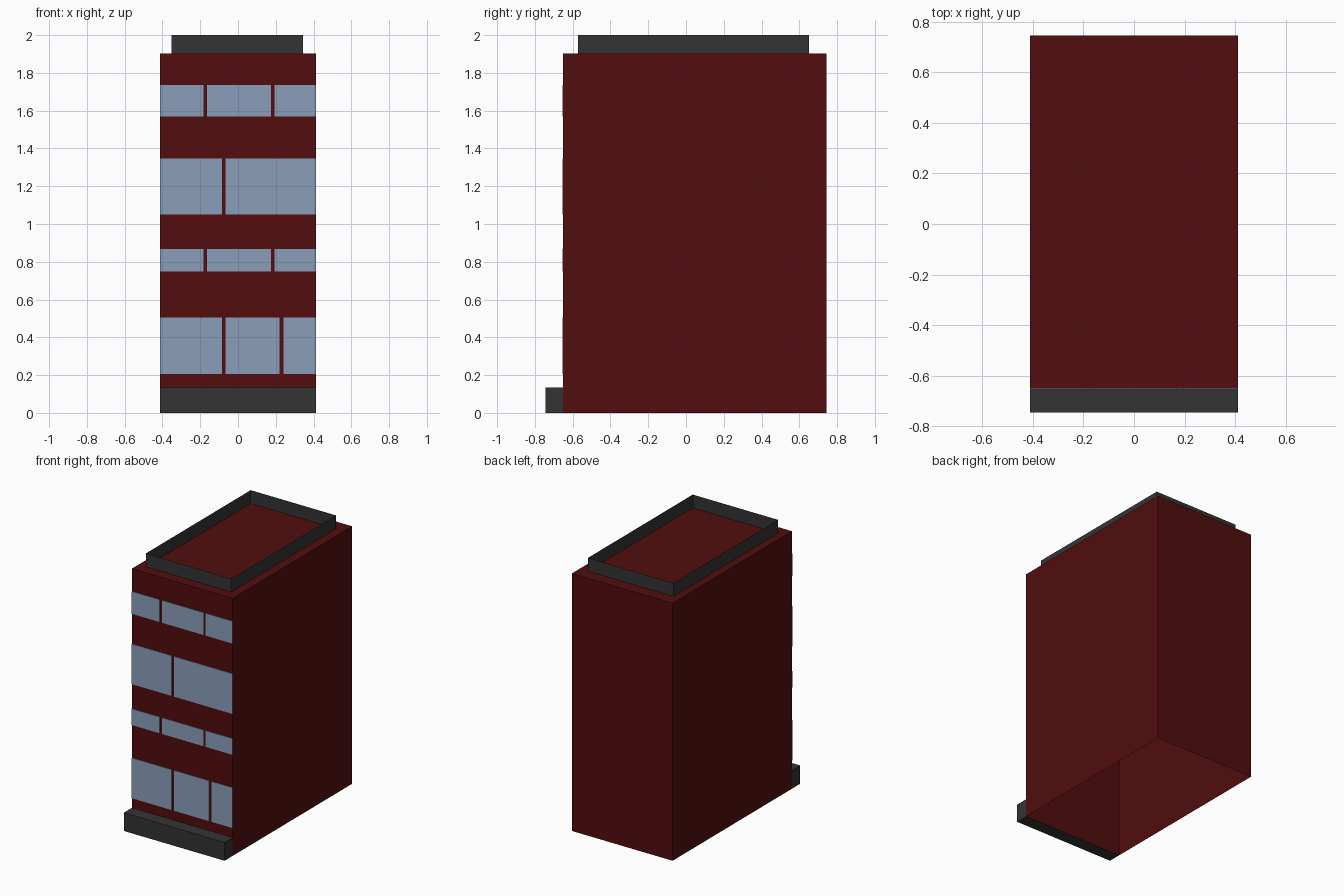
import bpy, bmesh
from mathutils import Vector

if "Cube" in bpy.data.objects:
    bpy.data.objects.remove(bpy.data.objects["Cube"])


def material(name, rgb):
    m = bpy.data.materials.new(name)
    m.diffuse_color = (*rgb, 1)
    m.use_nodes = True
    m.node_tree.nodes["Principled BSDF"].inputs["Base Color"].default_value = m.diffuse_color
    return m


RED = material("dark_red_wall", (0.084, 0.004, 0.004))
GREY = material("charcoal_trim", (0.034, 0.034, 0.034))
GLASS = material("blue_grey_glass", (0.254, 0.347, 0.491))


def box(name, lo, hi, mat, open_sides=()):
    """Box between two corners, leaving out the faces that point along open_sides."""
    bm = bmesh.new()
    bmesh.ops.create_cube(bm, size=1)
    bm.normal_update()
    gone = [f for f in bm.faces
            if any(f.normal.dot(Vector(d)) > 0.9 for d in open_sides)]
    bmesh.ops.delete(bm, geom=gone, context='FACES')
    for v in bm.verts:
        v.co = Vector([lo[i] + (v.co[i] + 0.5) * (hi[i] - lo[i]) for i in range(3)])
    me = bpy.data.meshes.new(name)
    bm.to_mesh(me)
    bm.free()
    me.materials.append(mat)
    ob = bpy.data.objects.new(name, me)
    bpy.context.collection.objects.link(ob)
    return ob


UP, DOWN, BACK = (0, 0, 1), (0, 0, -1), (0, 1, 0)
W, FRONT, REAR, ROOF = 0.412, -0.65, 0.745, 1.902

# Building shell, open underneath
box("building_shell", (-W, FRONT, 0), (W, REAR, ROOF), RED, [DOWN])

# Front step
box("front_step", (-W, -0.745, 0), (W, FRONT, 0.135), GREY, [BACK])

# Roof parapet: four thin sheets
box("roof_parapet", (-0.353, -0.572, ROOF), (0.345, 0.652, 2.0), GREY, [UP, DOWN])

# Window bands: (bottom, top, centres of the mullion gaps)
bands = [
    (0.207, 0.505, (-0.075, 0.231)),
    (0.748, 0.868, (-0.173, 0.184)),
    (1.050, 1.347, (-0.075,)),
    (1.570, 1.735, (-0.173, 0.184)),
]
GAP = 0.01
for row, (z0, z1, gaps) in enumerate(bands, 1):
    starts = [-W] + [g + GAP for g in gaps]
    ends = [g - GAP for g in gaps] + [W]
    for col, (x0, x1) in enumerate(zip(starts, ends), 1):
        box(f"window_{row}_{col}", (x0, FRONT - 0.004, z0), (x1, FRONT, z1),
            GLASS, [BACK])
